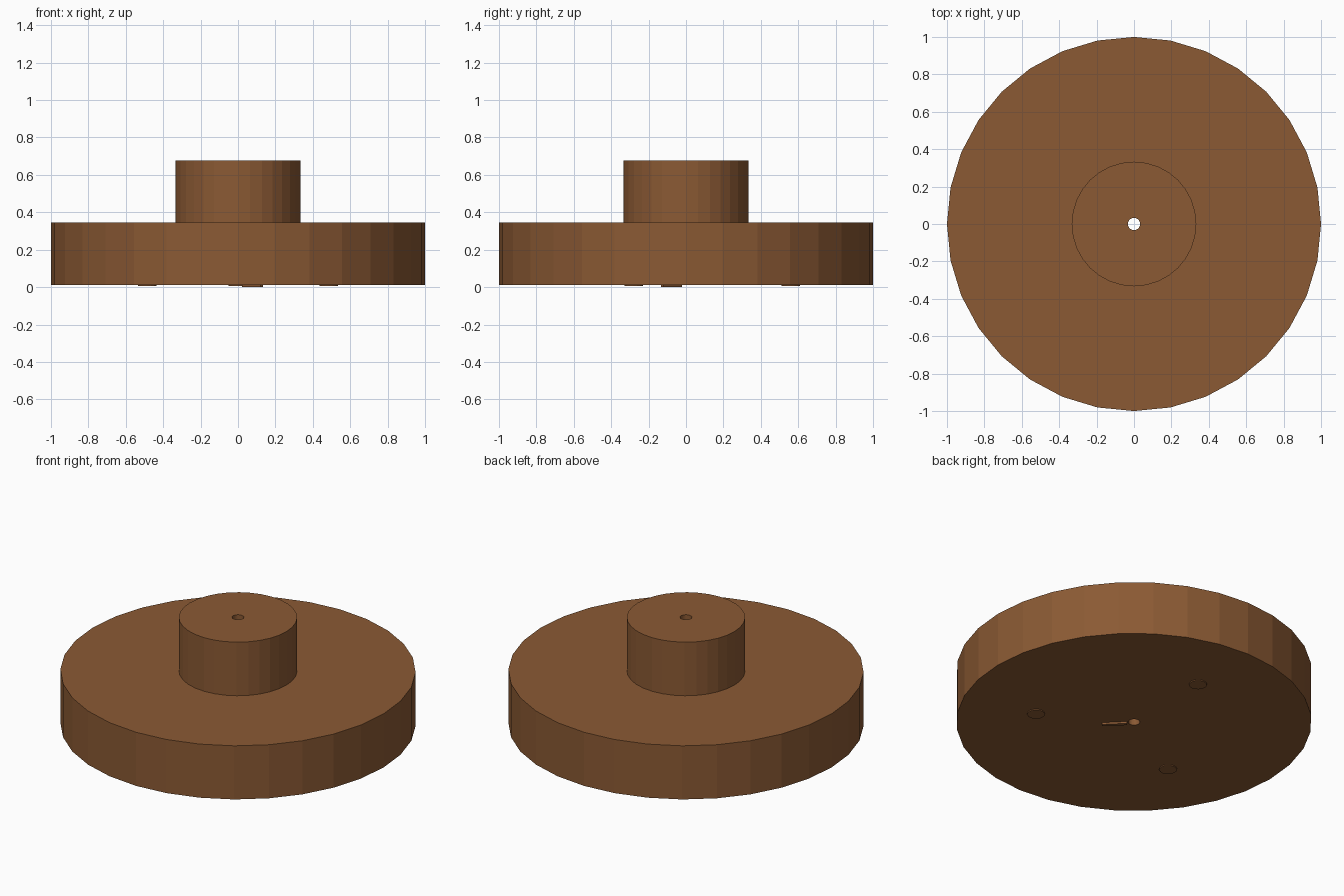
import bpy, bmesh, math
from mathutils import Matrix

if "Cube" in bpy.data.objects:
    bpy.data.objects.remove(bpy.data.objects["Cube"])

wood = bpy.data.materials.new("brown wood")
wood.diffuse_color = (0.258, 0.102, 0.034, 1)
wood.use_nodes = True
wood.node_tree.nodes["Principled BSDF"].inputs["Base Color"].default_value = wood.diffuse_color


def finish(bm, name):
    bmesh.ops.recalc_face_normals(bm, faces=bm.faces)
    me = bpy.data.meshes.new(name)
    bm.to_mesh(me)
    bm.free()
    me.materials.append(wood)
    ob = bpy.data.objects.new(name, me)
    bpy.context.collection.objects.link(ob)
    return ob


def lathe(name, profile, n=32):
    """Spin a closed (radius, z) outline round the z axis."""
    bm = bmesh.new()
    rings = [[bm.verts.new((r * math.cos(2 * math.pi * i / n),
                            r * math.sin(2 * math.pi * i / n), z))
              for i in range(n)] for r, z in profile]
    for a, b in zip(rings, rings[1:] + rings[:1]):
        for i in range(n):
            j = (i + 1) % n
            bm.faces.new((a[i], a[j], b[j], b[i]))
    return finish(bm, name)


# Wide disc with a narrow hub, bored through the middle
BOTTOM, STEP, TOP, BORE = 0.012, 0.345, 0.678, 0.033
lathe("stepped_wheel", [(BORE, BOTTOM), (1, BOTTOM), (1, STEP),
                        (0.333, STEP), (0.333, TOP), (BORE, TOP)])

# Three shallow studs under the disc
for k in range(3):
    a = math.radians(90 + 120 * k)
    bm = bmesh.new()
    bmesh.ops.create_cone(bm, cap_ends=True, segments=16, radius1=0.05,
                          radius2=0.05, depth=0.01,
                          matrix=Matrix.Translation((0.56 * math.cos(a), 0.56 * math.sin(a), 0.011)))
    finish(bm, f"under_stud_{k + 1}")

# Thin diagonal key beside the bore
bm = bmesh.new()
bmesh.ops.create_cube(bm, size=1, matrix=Matrix.Rotation(math.radians(-45), 4, 'Z')
                      @ Matrix.Translation((0.11, 0, 0.008))
                      @ Matrix.Diagonal((0.14, 0.02, 0.016, 1)))
finish(bm, "under_key")
